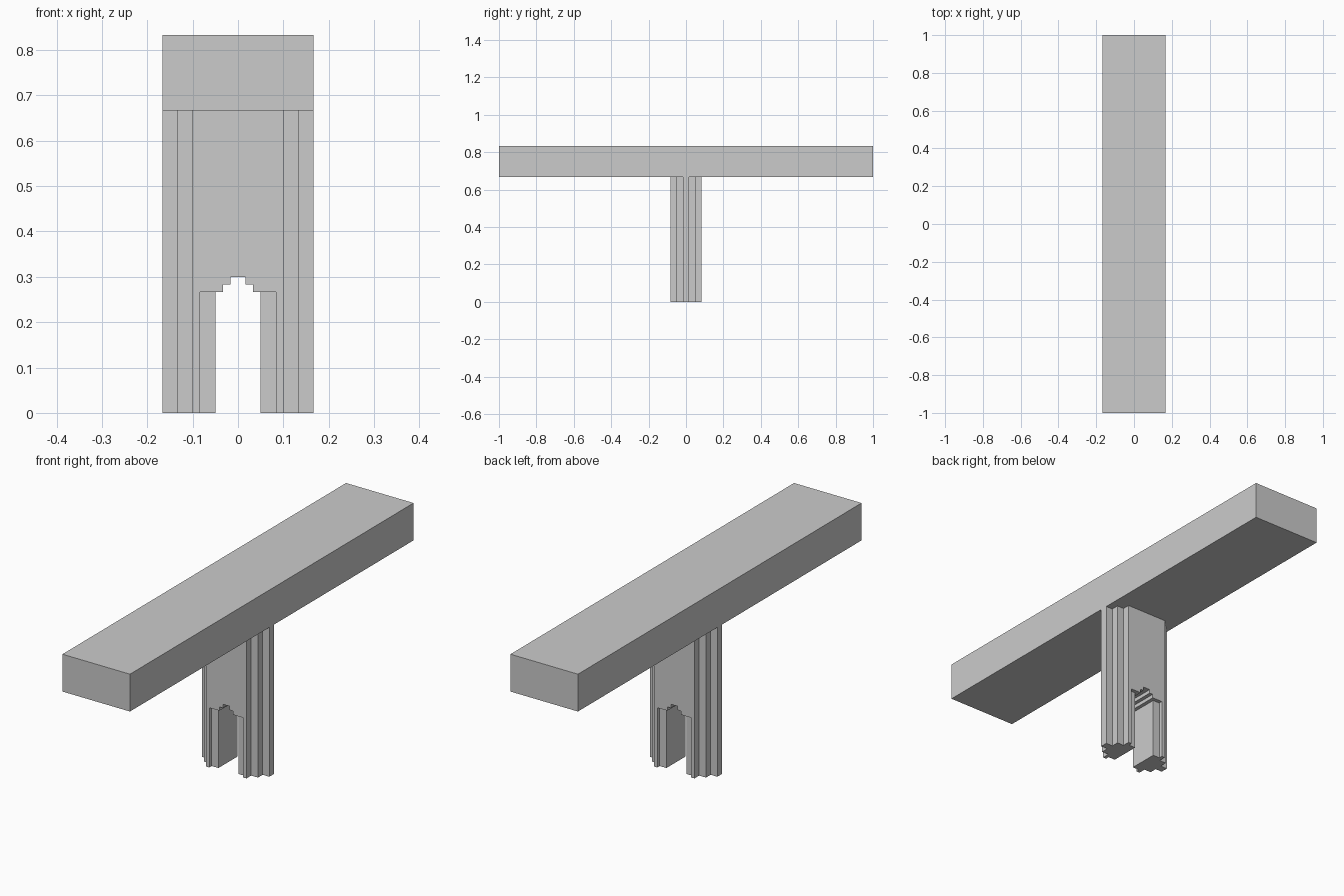
import bpy, bmesh
from mathutils import Vector

if "Cube" in bpy.data.objects:
    bpy.data.objects.remove(bpy.data.objects["Cube"])

U = 1 / 60  # the model sits on a grid of 1/60 unit


def prism(name, outline, direction):
    """Extrude a closed outline (grid units) along a direction."""
    bm = bmesh.new()
    face = bm.faces.new([bm.verts.new(Vector(p) * U) for p in outline])
    ext = bmesh.ops.extrude_face_region(bm, geom=[face])
    verts = [g for g in ext["geom"] if isinstance(g, bmesh.types.BMVert)]
    bmesh.ops.translate(bm, verts=verts, vec=Vector(direction) * U)
    bmesh.ops.recalc_face_normals(bm, faces=bm.faces)
    mesh = bpy.data.meshes.new(name)
    bm.to_mesh(mesh)
    bm.free()
    obj = bpy.data.objects.new(name, mesh)
    bpy.context.collection.objects.link(obj)
    return obj


def box(name, x, y, z0, z1):
    outline = [(x[0], y[0], z0), (x[1], y[0], z0), (x[1], y[1], z0), (x[0], y[1], z0)]
    return prism(name, outline, (0, 0, z1 - z0))


def cut(target, cutter):
    mod = target.modifiers.new("cut", "BOOLEAN")
    mod.operation = "DIFFERENCE"
    mod.solver = "EXACT"
    mod.object = cutter
    bpy.context.view_layer.objects.active = target
    bpy.ops.object.modifier_apply(modifier=mod.name)
    bpy.data.objects.remove(cutter, do_unlink=True)


# Long flat deck
box("deck", (-10, 10), (-60, 60), 40, 50)

# Pier with stepped ends: one quarter of the plan, mirrored around
quarter = [(10, 1), (8, 1), (8, 3), (6, 3), (6, 5)]
half = quarter + [(-x, y) for x, y in reversed(quarter)]
plan = half + [(x, -y) for x, y in reversed(half)]
pier = prism("pier", [(x, y, 0) for x, y in plan], (0, 0, 40))

# Shallow recess around the opening, front and back
for s in (-1, 1):
    cut(pier, box("recess_cutter", (-5, 5), sorted((4 * s, 7 * s)), -2, 16))

# Archway with a stepped head, cut through the whole pier
side = [(3, -2), (3, 16), (2, 16), (2, 17), (1, 17), (1, 18)]
arch = side + [(-x, z) for x, z in reversed(side)]
cut(pier, prism("arch_cutter", [(x, -8, z) for x, z in arch], (0, 16, 0)))
